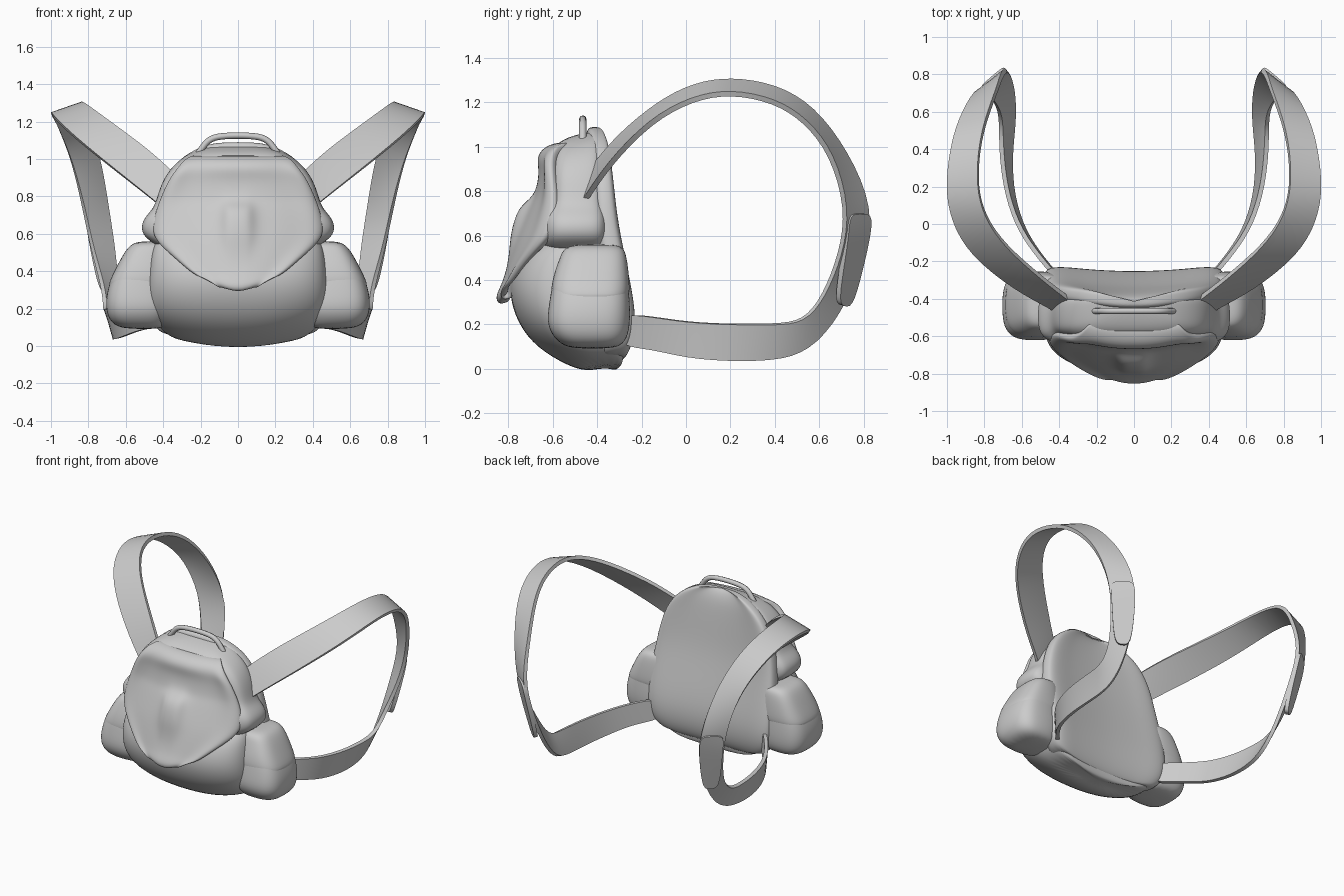
import bpy, math


def finish(ob, mods, mirror=False):
    """Apply modifiers and smooth the surface while keeping hard edges."""
    for kind, settings in mods:
        m = ob.modifiers.new(kind.title(), kind)
        for key, val in settings.items():
            setattr(m, key, val)
    if mirror:
        ob.modifiers.new("Mirror", 'MIRROR').use_mirror_merge = False
    bpy.ops.object.select_all(action='DESELECT')
    ob.select_set(True)
    bpy.context.view_layer.objects.active = ob
    bpy.ops.object.convert(target='MESH')
    bpy.ops.object.shade_smooth_by_angle(angle=math.radians(50))
    return bpy.context.view_layer.objects.active


def new_mesh(name, verts, faces):
    me = bpy.data.meshes.new(name)
    me.from_pydata(verts, [], faces)
    ob = bpy.data.objects.new(name, me)
    bpy.context.collection.objects.link(ob)
    return ob


def loft(name, rows, dent=0.0, droop=0.0, slope=0.0, front=2.6, back=4.0, mirror=False, n=28):
    """Stack rounded sections: (z, x centre, half width, front y, back y)."""
    verts, faces = [], []
    for z, cx, hx, y0, y1 in rows:
        for k in range(n):
            t = 2 * math.pi * k / n
            c, s = math.cos(t), math.sin(t)
            e = 2 / (back if s > 0 else front)
            u = math.copysign(abs(c) ** e, c)
            v = math.copysign(abs(s) ** e, s)
            x = cx + hx * u
            y = (y0 + y1) / 2 + (y1 - y0) / 2 * v - dent * (1 - u * u) * max(0, s)
            dz = droop * max(0, 1 - z / 0.3) * (x / 0.45) ** 2
            dz += slope * max(0, z - 0.85) * (y + 0.42)
            verts.append((x, y, z + dz))
    for r in range(len(rows) - 1):
        for k in range(n):
            a, b = r * n + k, r * n + (k + 1) % n
            faces.append((a, b, b + n, a + n))
    faces.append(tuple(reversed(range(n))))
    faces.append(tuple(range((len(rows) - 1) * n, len(rows) * n)))
    return finish(new_mesh(name, verts, faces), [('SUBSURF', {'levels': 2})], mirror)


def ribbon(name, stations, thick, offset=0.0):
    """Flat band between an inner and an outer edge, mirrored to both sides."""
    verts, faces = [], []
    for a, b in stations:
        verts += [a, tuple((p + q) / 2 for p, q in zip(a, b)), b]
    for i in range(len(stations) - 1):
        for j in (0, 1):
            k = i * 3 + j
            faces.append((k, k + 1, k + 4, k + 3))
    return finish(new_mesh(name, verts, faces),
                  [('SUBSURF', {'levels': 2}), ('SOLIDIFY', {'thickness': thick, 'offset': offset})], True)


# Lower bag with a sagging bottom
loft("lower_bag", [
    (-0.015, 0, 0.28, -0.44, -0.27), (0.01, 0, 0.39, -0.53, -0.25), (0.09, 0, 0.46, -0.67, -0.24),
    (0.20, 0, 0.485, -0.76, -0.24), (0.35, 0, 0.485, -0.805, -0.26), (0.48, 0, 0.47, -0.77, -0.28),
    (0.56, 0, 0.45, -0.70, -0.30), (0.60, 0, 0.38, -0.60, -0.34)], dent=0.05, droop=0.07)

# Upper bag with the bulging roll around its waist
loft("upper_bag", [
    (0.50, 0, 0.40, -0.60, -0.34), (0.55, 0, 0.45, -0.66, -0.33), (0.59, 0, 0.515, -0.67, -0.32),
    (0.66, 0, 0.52, -0.67, -0.32), (0.71, 0, 0.48, -0.66, -0.33), (0.75, 0, 0.445, -0.63, -0.34),
    (0.85, 0, 0.42, -0.63, -0.34), (0.95, 0, 0.37, -0.62, -0.35), (1.02, 0, 0.29, -0.60, -0.36),
    (1.06, 0, 0.20, -0.56, -0.38), (1.07, 0, 0.10, -0.48, -0.41)],
    dent=0.04, slope=0.9, front=3.5)

# Smooth hollowed panel against the wearer's back
loft("back_panel", [
    (0.02, 0, 0.36, -0.40, -0.26), (0.04, 0, 0.43, -0.42, -0.235), (0.11, 0, 0.475, -0.42, -0.205),
    (0.25, 0, 0.49, -0.42, -0.195), (0.45, 0, 0.485, -0.42, -0.235), (0.65, 0, 0.465, -0.45, -0.28),
    (0.82, 0, 0.43, -0.45, -0.30), (0.94, 0, 0.37, -0.45, -0.315), (1.02, 0, 0.29, -0.45, -0.33),
    (1.075, 0, 0.18, -0.45, -0.355), (1.09, 0, 0.09, -0.43, -0.38)], dent=0.055, droop=0.05)

# Side pockets and their lids
loft("side_pocket", [
    (0.09, 0.50, 0.11, -0.52, -0.32), (0.12, 0.53, 0.15, -0.58, -0.27), (0.19, 0.53, 0.18, -0.63, -0.25),
    (0.29, 0.53, 0.175, -0.62, -0.25), (0.40, 0.52, 0.145, -0.60, -0.26), (0.46, 0.50, 0.13, -0.58, -0.27),
    (0.50, 0.49, 0.10, -0.54, -0.3)], front=3, back=3, mirror=True, n=20)
loft("side_pocket_lid", [
    (0.30, 0.52, 0.165, -0.59, -0.27), (0.33, 0.52, 0.178, -0.615, -0.25), (0.42, 0.505, 0.148, -0.60, -0.255),
    (0.50, 0.49, 0.12, -0.57, -0.265), (0.55, 0.47, 0.10, -0.55, -0.28), (0.56, 0.46, 0.05, -0.48, -0.33)],
    front=3, back=3, mirror=True, n=20)

# Front flap: (z, half width, centre y, edge y, middle ridge) with a raised rim
flap_rows = [(1.03, 0.23, -0.54, -0.52, 0), (1.005, 0.29, -0.64, -0.59, 0), (0.95, 0.335, -0.675, -0.60, 0),
             (0.89, 0.38, -0.66, -0.60, 0), (0.80, 0.42, -0.675, -0.59, 0), (0.76, 0.435, -0.69, -0.59, 0.02),
             (0.72, 0.45, -0.71, -0.59, 0.05), (0.61, 0.475, -0.755, -0.61, 0.035),
             (0.54, 0.43, -0.78, -0.66, 0.015), (0.46, 0.335, -0.805, -0.73, 0), (0.38, 0.245, -0.83, -0.78, 0),
             (0.325, 0.18, -0.86, -0.80, 0), (0.285, 0.12, -0.845, -0.80, 0)]
cols = [-1, -0.95, -0.86, -0.7, -0.45, -0.22, -0.13, 0, 0.13, 0.22, 0.45, 0.7, 0.86, 0.95, 1]
verts, faces = [], []
for r, (z, hw, yc, ye, ridge) in enumerate(flap_rows):
    for u in cols:
        rim = 0.022 if 0.8 < abs(u) < 0.98 and r > 1 else 0
        bump = ridge if abs(u) < 0.15 else 0
        rise = 0.035 * u * u if z < 0.35 else 0
        verts.append((hw * u, yc + (ye - yc) * abs(u) ** 2.5 - rim - bump, z + rise))
w = len(cols)
for r in range(len(flap_rows) - 1):
    for c in range(w - 1):
        k = r * w + c
        faces.append((k, k + w, k + w + 1, k + 1))
finish(new_mesh("front_flap", verts, faces),
       [('SOLIDIFY', {'thickness': 0.06, 'offset': -1}), ('SUBSURF', {'levels': 2})])

# Shoulder straps: (inner edge, outer edge) stations around the loop
strap = [((0.27, -0.46, 0.86), (0.36, -0.50, 0.70)), ((0.36, -0.39, 0.94), (0.45, -0.44, 0.78)),
         ((0.48, -0.30, 1.05), (0.63, -0.35, 0.92)), ((0.69, -0.12, 1.20), (0.88, -0.16, 1.12)),
         ((0.80, 0.04, 1.28), (0.98, 0.03, 1.22)), ((0.84, 0.20, 1.305), (1.005, 0.20, 1.25)),
         ((0.83, 0.40, 1.275), (0.98, 0.40, 1.21)), ((0.79, 0.57, 1.18), (0.94, 0.54, 1.12)),
         ((0.73, 0.72, 0.98), (0.88, 0.66, 0.97)), ((0.695, 0.84, 0.72), (0.82, 0.73, 0.72)),
         ((0.66, 0.80, 0.50), (0.78, 0.70, 0.52)), ((0.64, 0.69, 0.24), (0.72, 0.62, 0.32)),
         ((0.64, 0.55, 0.08), (0.71, 0.53, 0.21)), ((0.66, 0.40, 0.04), (0.71, 0.40, 0.20)),
         ((0.66, 0.20, 0.035), (0.69, 0.20, 0.20)), ((0.61, 0.0, 0.05), (0.63, 0.0, 0.21)),
         ((0.52, -0.15, 0.09), (0.53, -0.15, 0.235)), ((0.40, -0.29, 0.10), (0.41, -0.29, 0.25))]
ribbon("shoulder_strap", strap, 0.024)

# Overlapping strap end
ribbon("strap_end", [((0.695, 0.83, 0.70), (0.81, 0.73, 0.70)), ((0.68, 0.825, 0.62), (0.80, 0.725, 0.62)),
                     ((0.665, 0.80, 0.50), (0.78, 0.71, 0.51)), ((0.65, 0.745, 0.28), (0.735, 0.675, 0.29))], 0.026)

# Carry handle
cu = bpy.data.curves.new("carry_handle", 'CURVE')
cu.dimensions = '3D'
cu.bevel_depth = 0.017
cu.bevel_resolution = 2
sp = cu.splines.new('NURBS')
path = [(-0.23, 1.0), (-0.20, 1.05), (-0.15, 1.11), (-0.07, 1.125), (0.07, 1.125), (0.15, 1.11), (0.20, 1.05), (0.23, 1.0)]
sp.points.add(len(path) - 1)
for p, (x, z) in zip(sp.points, path):
    p.co = (x, -0.465, z, 1)
sp.use_endpoint_u = True
sp.order_u = 3
handle = bpy.data.objects.new("carry_handle", cu)
bpy.context.collection.objects.link(handle)
finish(handle, [])
